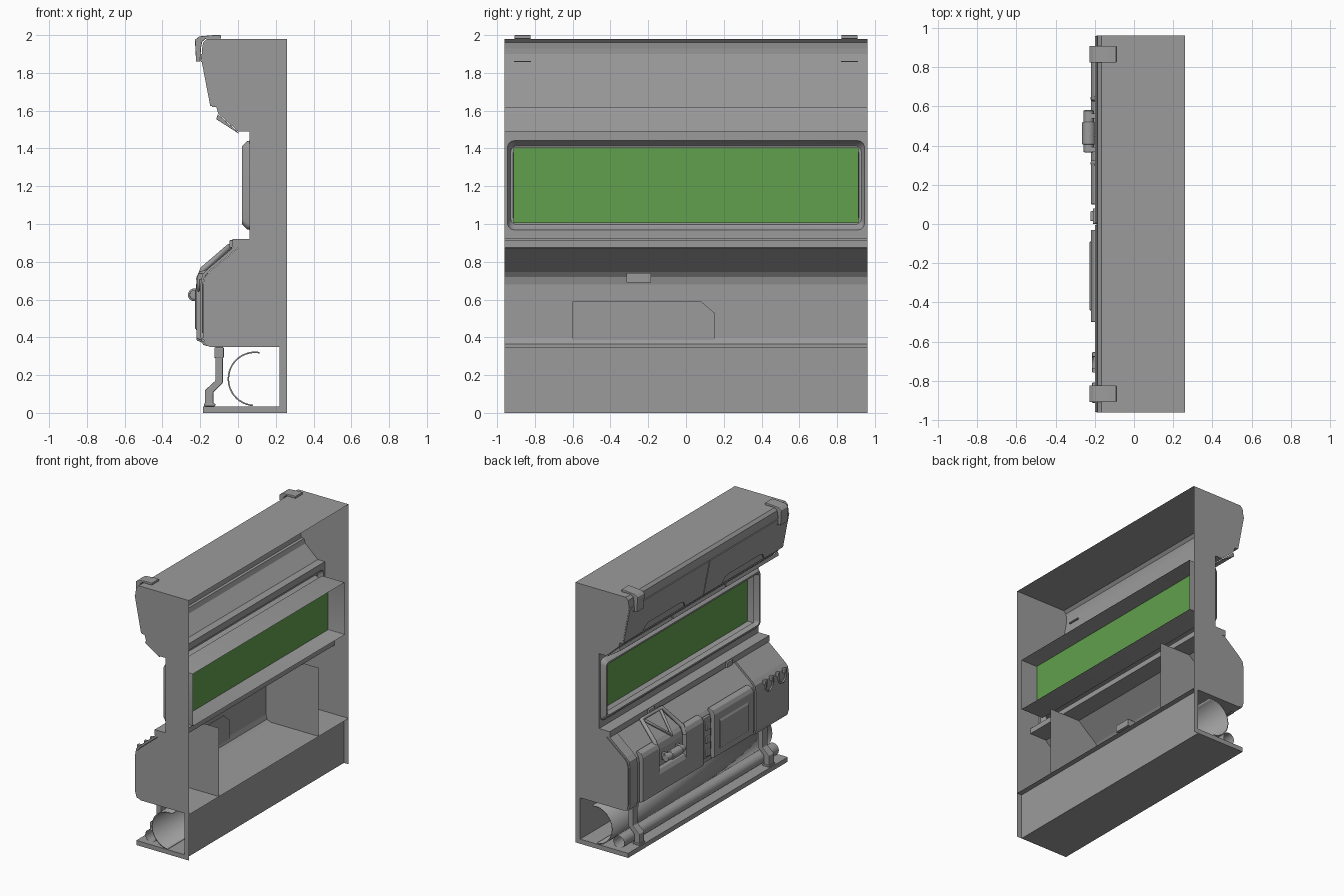
import bpy, bmesh, math

if "Cube" in bpy.data.objects:
    bpy.data.objects.remove(bpy.data.objects["Cube"])

def material(name, rgb):
    m = bpy.data.materials.new(name)
    m.diffuse_color = (*rgb, 1)
    m.use_nodes = True
    m.node_tree.nodes["Principled BSDF"].inputs["Base Color"].default_value = m.diffuse_color
    return m

grey = material("dark_grey", (0.33, 0.33, 0.33))
green = material("green_glass", (0.12, 0.35, 0.075))

def make(name, verts, faces, smooth=False, bevel=0.0, mat=grey):
    me = bpy.data.meshes.new(name)
    me.from_pydata(verts, [], faces)
    bm = bmesh.new()
    bm.from_mesh(me)
    bmesh.ops.recalc_face_normals(bm, faces=bm.faces)
    bm.to_mesh(me)
    bm.free()
    me.materials.append(mat)
    ob = bpy.data.objects.new(name, me)
    bpy.context.collection.objects.link(ob)
    if bevel:
        m = ob.modifiers.new("bevel", 'BEVEL')
        m.width, m.segments, m.limit_method = bevel, 2, 'ANGLE'
    if smooth:
        bpy.ops.object.select_all(action='DESELECT')
        ob.select_set(True)
        bpy.context.view_layer.objects.active = ob
        bpy.ops.object.shade_smooth_by_angle(angle=math.radians(35))
    return ob

def sheet(name, pts, y0, y1, closed=False, caps=False, **kw):
    """Extrude an xz profile along y."""
    n = len(pts)
    v = [(x, y0, z) for x, z in pts] + [(x, y1, z) for x, z in pts]
    f = [(i, (i + 1) % n, n + (i + 1) % n, n + i) for i in range(n if closed else n - 1)]
    if caps:
        f += [tuple(range(n)), tuple(range(n, 2 * n))]
    return make(name, v, f, **kw)

def prism(name, pts, y0, y1, **kw):
    return sheet(name, pts, y0, y1, True, True, **kw)

def box(name, x0, x1, y0, y1, z0, z1, **kw):
    return prism(name, [(x0, z0), (x1, z0), (x1, z1), (x0, z1)], y0, y1, **kw)

def plate(name, yz, fx, t, **kw):
    """Plate with a yz outline laid on the surface x = fx(z)."""
    n = len(yz)
    v = [(fx(z), y, z) for y, z in yz] + [(fx(z) - t, y, z) for y, z in yz]
    f = [(i, (i + 1) % n, n + (i + 1) % n, n + i) for i in range(n)]
    return make(name, v, f + [tuple(range(n)), tuple(range(n, 2 * n))], **kw)

def tube(name, pts, r):
    cu = bpy.data.curves.new(name, 'CURVE')
    cu.dimensions, cu.bevel_depth, cu.bevel_resolution, cu.use_fill_caps = '3D', r, 2, True
    cu.materials.append(grey)
    s = cu.splines.new('POLY')
    s.points.add(len(pts) - 1)
    for p, c in zip(s.points, pts):
        p.co = (*c, 1)
    ob = bpy.data.objects.new(name, cu)
    bpy.context.collection.objects.link(ob)
    bpy.ops.object.select_all(action='DESELECT')
    ob.select_set(True)
    bpy.context.view_layer.objects.active = ob
    bpy.ops.object.convert(target='MESH')

def arc(cx, cz, r, a0, a1, n):
    return [(cx + r * math.cos(math.radians(a0 + (a1 - a0) * i / n)),
             cz + r * math.sin(math.radians(a0 + (a1 - a0) * i / n))) for i in range(n + 1)]

def round_rect(hy, hz, r, cz):
    out = []
    for sy, sz, a in ((1, 1, 0), (-1, 1, 90), (-1, -1, 180), (1, -1, 270)):
        out += arc(sy * (hy - r), cz + sz * (hz - r), r, a, a + 90, 4)
    return out

W = 0.96
# hollow shell: upper cabinet, shelf lip, lower bay, end walls
upper = [(0.26, 1.98), (-0.165, 1.98), (-0.185, 1.96), (-0.19, 1.93), (-0.192, 1.9), (-0.138, 1.62),
         (-0.115, 1.62), (-0.105, 1.585), (0.0, 1.49), (0.06, 1.49)]
lip = [(0.06, 0.92), (-0.03, 0.92), (-0.03, 0.885), (0.0, 0.872)]
lower = [(0.0, 0.872), (-0.155, 0.745), (-0.175, 0.72), (-0.185, 0.68), (-0.185, 0.40), (-0.175, 0.365),
         (-0.15, 0.35), (0.26, 0.35)]
sheet("upper_cabinet", upper, -W, W)
sheet("shelf_lip", lip, -W, W)
sheet("lower_bay", lower, -W, W)
box("shelf", -0.03, 0.14, -W, W, 0.875, 0.915)
outline = upper + lip[:-1] + lower[:-1] + [(0.22, 0.35), (0.22, 0), (0.26, 0)]
for y in (-W, W):
    make("end_wall", [(x, y, z) for x, z in outline], [tuple(range(len(outline)))])
for y in (-0.6, 0.6):
    make("bay_divider", [(x, y, z) for x, z in lower + [(0.26, 0.872)]], [tuple(range(len(lower) + 1))])

# window surround: wall, rounded frame and deep reveal lofted in one piece
loops = [(0.06, 0.96, 0.285, 0.001), (0.06, 0.945, 0.236, 0.035), (0.048, 0.942, 0.233, 0.035),
         (0.022, 0.928, 0.208, 0.03), (0.022, 0.915, 0.196, 0.025), (0.05, 0.905, 0.19, 0.02),
         (0.065, 0.905, 0.19, 0.004), (0.07, 0.914, 0.199, 0.004), (0.26, 0.914, 0.199, 0.004)]
v, f = [], []
for k, (x, hy, hz, r) in enumerate(loops):
    ring = round_rect(hy, hz, r, 1.205)
    n = len(ring)
    v += [(x, y, z) for y, z in ring]
    if k:
        f += [((k - 1) * n + i, (k - 1) * n + (i + 1) % n, k * n + (i + 1) % n, k * n + i) for i in range(n)]
make("window_surround", v, f, smooth=True)
make("window_glass", [(0.12, y, z) for y, z in ((-.914, 1.006), (.914, 1.006), (.914, 1.404), (-.914, 1.404))],
     [(0, 1, 2, 3)], mat=green)

# cabinet doors with handle notches, vents, clips
slope = lambda z: -0.138 - 0.054 * (z - 1.62) / 0.28
for s in (-1, 1):
    door = [(.004, 1.625), (.22, 1.625), (.245, 1.665), (.28, 1.68), (.67, 1.68), (.705, 1.665), (.73, 1.625),
            (.958, 1.625), (.958, 1.9), (.004, 1.9)]
    plate("cabinet_door", [(s * y, z) for y, z in door], slope, 0.008)
    c = s * 0.865
    box("vent_slot", -0.195, -0.17, c - 0.045, c + 0.045, 1.857, 1.864)
    clip = [(-.09, 1.982), (-.09, 2.0), (-.13, 2.0), (-.205, 1.993), (-.228, 1.975), (-.222, 1.86),
            (-.2, 1.86), (-.196, 1.93), (-.19, 1.965), (-.17, 1.982)]
    prism("top_clip", clip, c - 0.043, c + 0.043, bevel=0.004)
    box("shelf_block", -0.045, 0.0, s * .47 - .035, s * .47 + .035, 0.875, 0.915, bevel=0.004)

# tilted lamp panels under the cabinet
for y0, y1 in ((-.955, -.325), (-.315, .315), (.325, .955)):
    prism("lamp_panel", [(-.115, 1.555), (-.107, 1.582), (-0.002, 1.488), (0.005, 1.478)], y0, y1, bevel=0.003)

# base, recessed back wall, pipes and struts
box("base_plate", -0.185, 0.22, -W, W, 0, 0.035)
sheet("back_wall", [(0.22, 0.0), (0.22, 0.35)], -W, W)
trough = sheet("half_pipe", arc(0.09, 0.18, 0.145, 80, 265, 24), -W, W, smooth=True)
trough.modifiers.new("thickness", 'SOLIDIFY').thickness = 0.008
sheet("small_pipe", arc(-0.085, 0.083, 0.046, 0, 345, 23), -0.93, 0.93, closed=True, smooth=True)
strut = [(-.12, .35), (-.12, .17), (-.175, .12), (-.175, .035), (-.13, .035), (-.13, .11), (-.08, .16), (-.08, .35)]
for s in (-1, 1):
    c = s * 0.78
    prism("strut", strut, c - 0.03, c + 0.03, bevel=0.004)
    box("strut_collar", -0.125, -0.075, c - 0.035, c + 0.035, 0.29, 0.348, bevel=0.006)
    box("strut_foot", -0.18, -0.12, c - 0.035, c + 0.035, 0.035, 0.05, bevel=0.004)

# raised front panels of the lower bay, their backs following the shell
def front_panel(name, y0, y1, z0, z1, t=0.035):
    x = -0.185
    back = [(-.158, .745), (-.177, .72), (-.187, .68)] if z1 > .72 else [(-.187, z1)]
    prism(name, [(-.187, z0), (x - t, z0 + .015), (x - t, z1 - .04), (x - t + .015, z1 - .012)] +
          ([(-.165, z1)] if z1 > .72 else []) + back, y0, y1, bevel=0.005)

front_panel("left_panel_base", 0.1, 0.83, 0.37, 0.56)
front_panel("left_panel_upright", 0.1, 0.31, 0.37, 0.76)
front_panel("left_panel_upright", 0.63, 0.83, 0.37, 0.76)
front_panel("right_panel", -0.5, -0.03, 0.38, 0.76)
front_panel("right_panel_inset", -0.44, -0.09, 0.43, 0.69, 0.042)
pod_back = [(x - 0.002, z + 0.001) for x, z in reversed(lower[:7])]
for y0, y1 in ((-0.955, -0.56), (0.865, 0.955)):
    prism("end_pod_cover", [(-.02, .88), (-.165, .758), (-.19, .73), (-.198, .68), (-.198, .4), (-.185, .36)]
          + pod_back, y0, y1)

# roller handle, with arms and guard frame on the slope
for r, y0, y1 in ((0.026, 0.365, 0.58), (0.034, 0.405, 0.52)):
    prism("roller_handle", arc(-0.231, 0.625, r, 0, 337.5, 15), y0, y1, smooth=True, bevel=0.005)
for y in (0.38, 0.55):
    box("roller_arm", -0.23, -0.186, y - 0.012, y + 0.012, 0.6, 0.65)
tube("guard_frame", [(-.208, .64, .7), (-.185, .64, .76), (-.045, .6, .88), (-.045, .36, .88), (-.185, .31, .76),
                     (-.208, .31, .7)], 0.016)
tube("guard_brace", [(-.055, .58, .87), (-.195, .45, .745), (-.055, .38, .87)], 0.012)

# centre latch
box("latch_column", -0.21, -0.186, 0.0, 0.08, 0.42, 0.73, bevel=0.005)
for z in (0.46, 0.56, 0.66):
    box("latch_block", -0.222, -0.19, 0.015, 0.065, z - 0.025, z + 0.025, bevel=0.005)

# hanging rings
for y in (-0.86, -0.705):
    for d in (-0.04, 0.04):
        box("ring_mount", -0.213, -0.185, y + d - 0.012, y + d + 0.012, 0.705, 0.74, bevel=0.004)
    tube("hanging_ring", [(-.208, y + .042, .725)] +
         [(-.208, a, b) for a, b in arc(y, .69, .042, 0, -180, 10)] + [(-.208, y - .042, .725)], 0.007)

# inner details seen from the back
box("inner_box", -0.175, -0.10, -0.315, -0.185, 0.69, 0.74)
plate("inner_plate", [(-.6, .385), (.15, .385), (.15, .53), (.08, .59), (-.6, .59)], lambda z: -0.175, 0.005)
